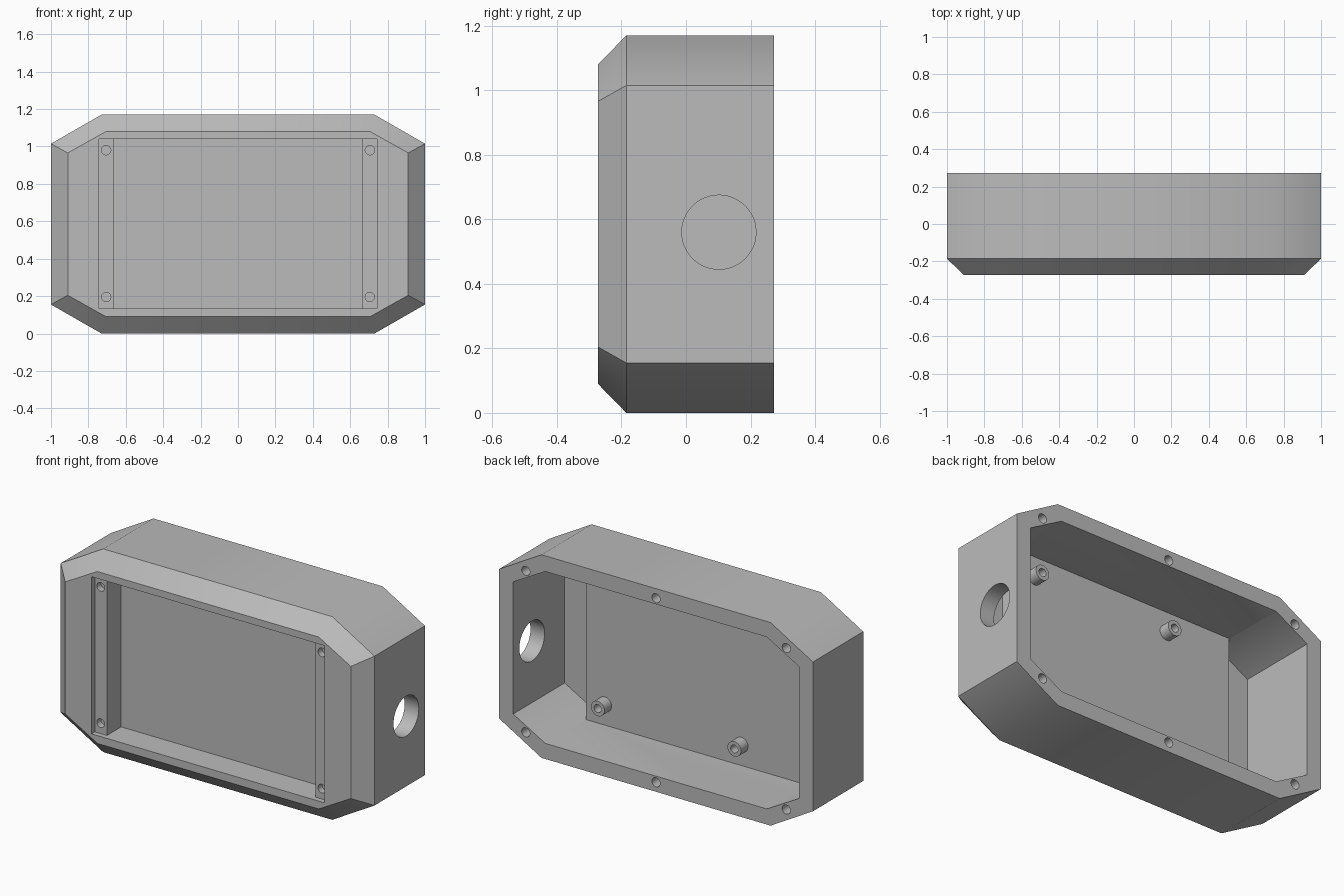
import bpy, bmesh, math
from mathutils import Matrix

old = bpy.data.objects.get("Cube")
if old:
    bpy.data.objects.remove(old, do_unlink=True)

grey = bpy.data.materials.new("light grey plastic")
grey.use_nodes = True
COLOUR = (0.5, 0.5, 0.5, 1)
grey.diffuse_color = COLOUR
grey.node_tree.nodes["Principled BSDF"].inputs["Base Color"].default_value = COLOUR

MID = 0.585              # half height, and height of the centre line
BACK, FRONT = 0.273, -0.273
WALL = 0.09


def finish(bm, name):
    bmesh.ops.recalc_face_normals(bm, faces=bm.faces)
    mesh = bpy.data.meshes.new(name)
    bm.to_mesh(mesh)
    bm.free()
    mesh.materials.append(grey)
    ob = bpy.data.objects.new(name, mesh)
    bpy.context.collection.objects.link(ob)
    return ob


def octagon(inset):
    """Long octagon outline, moved inwards by inset."""
    x, z = 1 - inset, MID - inset
    cx, cz = 0.73 - 0.27 * inset, 0.43 - 0.55 * inset
    quarter = [(x, cz), (cx, z)]
    pts = quarter + [(-a, b) for a, b in reversed(quarter)]
    return pts + [(-a, -b) for a, b in pts]


def loft(name, sections):
    """Solid through octagons given as (y, inset)."""
    bm = bmesh.new()
    rings = [[bm.verts.new((x, y, MID + z)) for x, z in octagon(i)] for y, i in sections]
    for a, b in zip(rings, rings[1:]):
        for k in range(8):
            n = (k + 1) % 8
            bm.faces.new((a[k], a[n], b[n], b[k]))
    bm.faces.new(rings[0])
    bm.faces.new(rings[-1])
    return finish(bm, name)


def box(name, x, y0, y1, z0, z1):
    bm = bmesh.new()
    size = Matrix.Diagonal((2 * x, y1 - y0, z1 - z0, 1))
    place = Matrix.Translation((0, (y0 + y1) / 2, (z0 + z1) / 2))
    bmesh.ops.create_cube(bm, size=1, matrix=place @ size)
    return finish(bm, name)


def rods(name, spots, radius, start, end, axis="Y", sides=32):
    """Cylinders along one axis; spots give the two other coordinates."""
    bm = bmesh.new()
    mid = (start + end) / 2
    for u, v in spots:
        at = (u, mid, v) if axis == "Y" else (mid, u, v)
        turn = Matrix.Rotation(math.pi / 2, 4, "X" if axis == "Y" else "Y")
        bmesh.ops.create_cone(bm, cap_ends=True, segments=sides, radius1=radius,
                              radius2=radius, depth=end - start,
                              matrix=Matrix.Translation(at) @ turn)
    return finish(bm, name)


def combine(target, tool, operation):
    mod = target.modifiers.new(tool.name, "BOOLEAN")
    mod.operation, mod.object, mod.solver = operation, tool, "EXACT"
    bpy.ops.object.select_all(action="DESELECT")
    bpy.context.view_layer.objects.active = target
    target.select_set(True)
    bpy.ops.object.modifier_apply(modifier=mod.name)
    bpy.data.objects.remove(tool, do_unlink=True)


# Shell with chamfered front, open at the back
body = loft("enclosure_body", [(FRONT, WALL), (-0.185, 0), (BACK, 0)])
combine(body, loft("cavity", [(-0.195, WALL), (BACK + 0.1, WALL)]), "DIFFERENCE")

# Raised block behind the front recess, and standoffs on it
combine(body, box("recess_backing", 0.70, -0.22, -0.09, 0.06, 1.11), "UNION")
standoffs = [(x, z) for x in (0.58, -0.29) for z in (0.21, 0.96)]
combine(body, rods("standoffs", standoffs, 0.043, -0.105, -0.025), "UNION")
combine(body, rods("standoff_holes", standoffs, 0.023, -0.08, 0), "DIFFERENCE")

# Stepped front recess with a screw ledge at each end
combine(body, box("shallow_recess", 0.742, FRONT - 0.1, -0.243, 0.135, 1.04), "DIFFERENCE")
combine(body, box("deep_recess", 0.665, FRONT - 0.1, -0.114, 0.135, 1.04), "DIFFERENCE")
ledge = [(x, z) for x in (-0.705, 0.705) for z in (0.195, 0.98)]
combine(body, rods("ledge_holes", ledge, 0.025, FRONT - 0.1, -0.205), "DIFFERENCE")

# Screw holes around the back rim
rim = [(x, MID + s * h) for s in (-1, 1) for x, h in ((-0.83, 0.465), (0, 0.53), (0.83, 0.465))]
combine(body, rods("rim_holes", rim, 0.026, 0.1, BACK + 0.1), "DIFFERENCE")

# Round cable opening in one side wall
combine(body, rods("side_opening", [(0.102, 0.56)], 0.115, 0.8, 1.1, "X", 48), "DIFFERENCE")

bpy.ops.object.select_all(action="DESELECT")
body.select_set(True)
bpy.context.view_layer.objects.active = body
bpy.ops.object.shade_smooth_by_angle(angle=math.radians(31))
